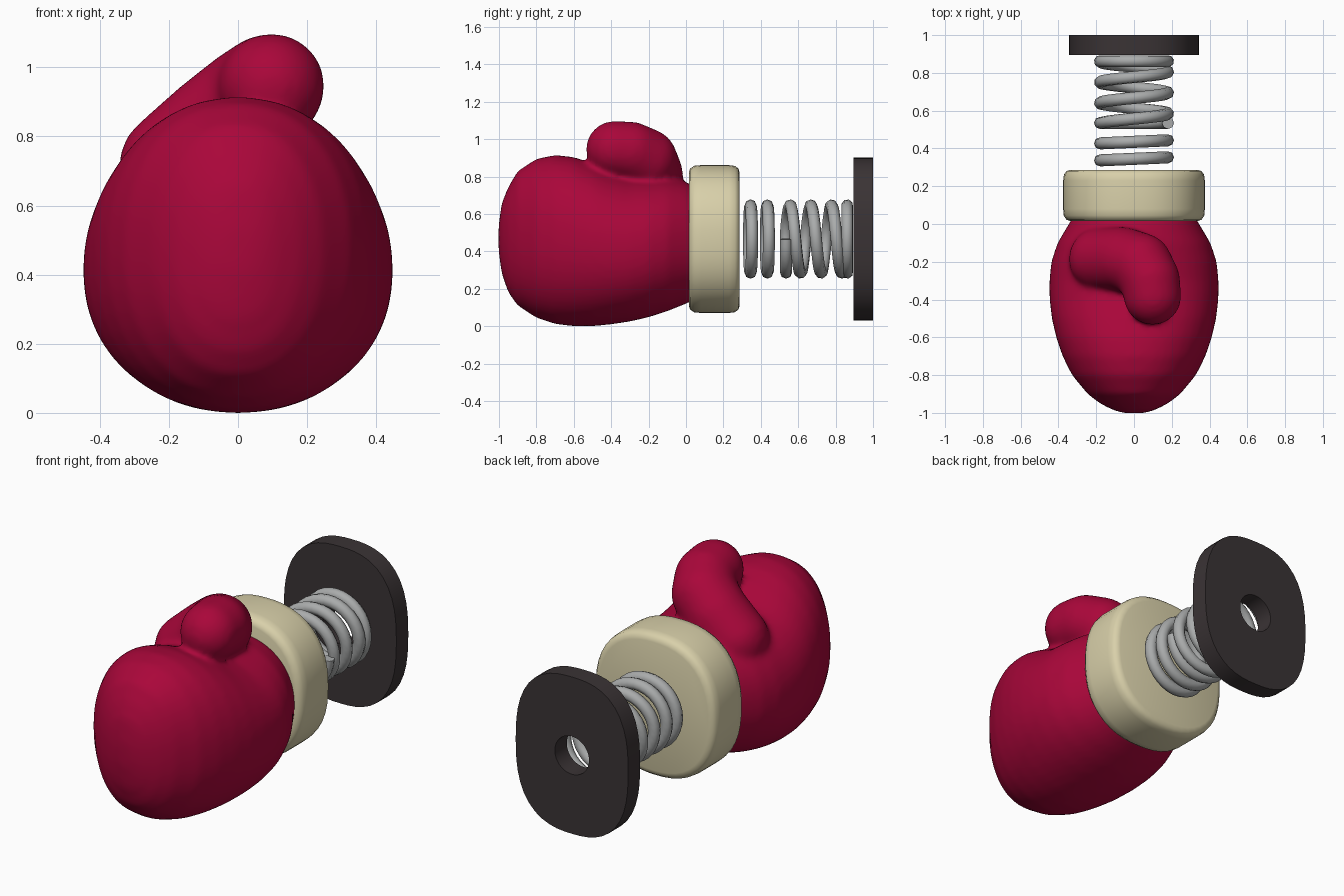
import bpy
import bmesh
from math import sin, cos, pi
from mathutils import Vector

if "Cube" in bpy.data.objects:
    bpy.data.objects.remove(bpy.data.objects["Cube"])

MID = 0.466  # height of the spring axis


def material(name, rgb):
    m = bpy.data.materials.new(name)
    m.use_nodes = True
    m.diffuse_color = (*rgb, 1)
    m.node_tree.nodes["Principled BSDF"].inputs["Base Color"].default_value = (*rgb, 1)
    return m


red = material("glove red", (0.40, 0.002, 0.042))
cream = material("cuff cream", (0.69, 0.63, 0.40))
steel = material("spring steel", (0.40, 0.41, 0.41))
dark = material("plate dark", (0.042, 0.033, 0.035))


def make_object(name, bm, mat):
    bmesh.ops.recalc_face_normals(bm, faces=bm.faces)
    mesh = bpy.data.meshes.new(name)
    bm.to_mesh(mesh)
    bm.free()
    mesh.materials.append(mat)
    obj = bpy.data.objects.new(name, mesh)
    bpy.context.collection.objects.link(obj)
    return obj


def smooth(obj, angle):
    bpy.ops.object.select_all(action='DESELECT')
    obj.select_set(True)
    bpy.context.view_layer.objects.active = obj
    bpy.ops.object.shade_smooth_by_angle(angle=angle)


def oval(y, half_w, half_h, z=MID, n=2.0, count=48):
    """Rounded-square section across the y axis."""
    ring = []
    for i in range(count):
        c, s = cos(2 * pi * i / count), sin(2 * pi * i / count)
        r = (abs(c) ** n + abs(s) ** n) ** (-1 / n)
        ring.append(Vector((half_w * r * c, y, z + half_h * r * s)))
    return ring


def loft(bm, rings, looped=False):
    rows = [[bm.verts.new(p) for p in ring] for ring in rings]
    pairs = list(zip(rows, rows[1:]))
    if looped:
        pairs.append((rows[-1], rows[0]))
    else:
        bm.faces.new(rows[0])
        bm.faces.new(rows[-1])
    for a, b in pairs:
        for i in range(len(a)):
            j = (i + 1) % len(a)
            bm.faces.new((a[i], a[j], b[j], b[i]))


# Glove body: y, half width, bottom, top
body = [(-1.002, 0.05, 0.40, 0.54), (-0.985, 0.11, 0.28, 0.66), (-0.95, 0.18, 0.18, 0.745),
        (-0.9, 0.245, 0.11, 0.83), (-0.8, 0.328, 0.045, 0.895), (-0.7, 0.378, 0.012, 0.915),
        (-0.6, 0.412, 0.0, 0.905), (-0.5, 0.435, 0.0, 0.87), (-0.4, 0.447, 0.01, 0.825),
        (-0.3, 0.448, 0.025, 0.795), (-0.2, 0.438, 0.048, 0.79), (-0.1, 0.405, 0.08, 0.79),
        (0.0, 0.345, 0.12, 0.77), (0.06, 0.31, 0.15, 0.74)]
bm = bmesh.new()
loft(bm, [oval(y, w, (t - b) / 2, (t + b) / 2, 2.2) for y, w, b, t in body])

# Thumb: swept balls, fused with the body
thumb = [((0.098, -0.382, 0.945), 0.154), ((0.085, -0.295, 0.935), 0.16),
         ((0.035, -0.215, 0.89), 0.17), ((-0.06, -0.185, 0.815), 0.17),
         ((-0.2, -0.185, 0.69), 0.17)]
for (p, r), (q, s) in zip(thumb, thumb[1:]):
    for k in range(6):
        ball = bmesh.ops.create_icosphere(bm, subdivisions=3, radius=r + (s - r) * k / 6)
        bmesh.ops.translate(bm, verts=ball["verts"], vec=Vector(p).lerp(Vector(q), k / 6))
glove = make_object("glove", bm, red)
fuse = glove.modifiers.new("fuse", 'REMESH')
fuse.mode = 'VOXEL'
fuse.voxel_size = 0.016
fuse.use_smooth_shade = True
relax = glove.modifiers.new("relax", 'SMOOTH')
relax.factor = 0.5
relax.iterations = 14

# Cuff with rounded rims
bm = bmesh.new()
loft(bm, [oval(y, 0.375 - d, 0.395 - d, n=2.35) for y, d in
          [(0.015, 0.04), (0.022, 0.018), (0.045, 0.003), (0.08, 0), (0.23, 0),
           (0.262, 0.004), (0.28, 0.018), (0.287, 0.04)]])
smooth(make_object("cuff", bm, cream), 0.7)

# Mounting plate with rounded corners and a central hole
bm = bmesh.new()
loft(bm, [oval(0.895, 0.345, 0.435, n=2.6), oval(1.0, 0.345, 0.435, n=2.6),
          oval(1.0, 0.105, 0.105), oval(0.895, 0.105, 0.105)], looped=True)
smooth(make_object("wall_plate", bm, dark), 0.5)


# Spring: two loose rings, then a rising coil with a flat turn at each end
def wire(name, turns, height, cyclic=False):
    curve = bpy.data.curves.new(name, 'CURVE')
    curve.dimensions = '3D'
    curve.bevel_depth = 0.032
    curve.bevel_resolution = 2
    curve.use_fill_caps = True
    spline = curve.splines.new('POLY')
    steps = int(turns * 32) + (0 if cyclic else 1)
    spline.points.add(steps - 1)
    spline.use_cyclic_u = cyclic
    for i, point in enumerate(spline.points):
        a = -2 * pi * i / 32
        point.co = (0.18 * cos(a), height(i / 32), MID + 0.18 * sin(a), 1)
    curve.materials.append(steel)
    obj = bpy.data.objects.new(name, curve)
    bpy.context.collection.objects.link(obj)


for number, y in enumerate((0.345, 0.435)):
    wire(f"spring_ring_{number + 1}", 1, lambda t, y=y: y + 0.008 * cos(2 * pi * t), True)
wire("spring_coil", 4.5, lambda t: min(max(0.535, 0.475 + 0.11 * t), 0.862))
